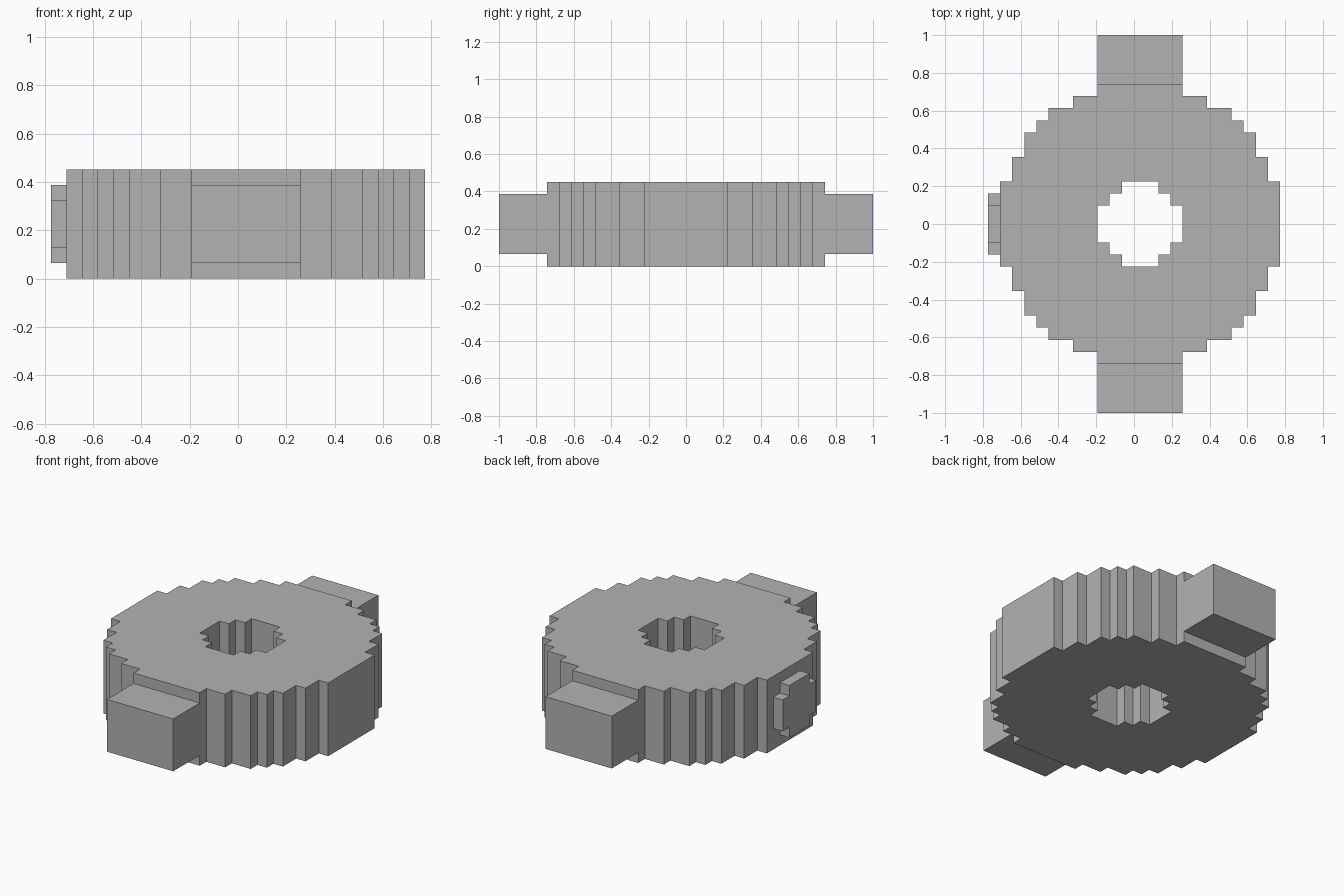
import bpy
import bmesh
from mathutils import Matrix, Vector

cube = bpy.data.objects.get("Cube")
if cube:
    bpy.data.objects.remove(cube, do_unlink=True)

U = 2 / 31      # one block
CX = 0.5        # ring centre, in blocks

grey = bpy.data.materials.new("grey")
grey.use_nodes = True
COLOUR = (0.45, 0.45, 0.45, 1)
grey.diffuse_color = COLOUR
grey.node_tree.nodes["Principled BSDF"].inputs["Base Color"].default_value = COLOUR


def stepped_outline(corners):
    """Closed stepped outline mirrored from the outer corners of one quadrant."""
    quarter = [corners[0]]
    for (_, y0), (x1, y1) in zip(corners, corners[1:]):
        quarter += [(x1, y0), (x1, y1)]
    half = quarter + [(-x, y) for x, y in reversed(quarter)]
    return half + [(-x, -y) for x, y in half]


def prism(name, outlines, depth, matrix):
    """Fill the outlines (later ones are holes), extrude, then place."""
    bm = bmesh.new()
    for outline in outlines:
        verts = [bm.verts.new((x, y, 0)) for x, y in outline]
        for a, b in zip(verts, verts[1:] + verts[:1]):
            bm.edges.new((a, b))
    bmesh.ops.triangle_fill(bm, edges=bm.edges[:], use_beauty=True)
    top = bmesh.ops.extrude_face_region(bm, geom=bm.faces[:])["geom"]
    moved = [g for g in top if isinstance(g, bmesh.types.BMVert)]
    bmesh.ops.translate(bm, verts=moved, vec=(0, 0, depth))
    bmesh.ops.transform(bm, matrix=Matrix.Scale(U, 4) @ matrix, verts=bm.verts[:])
    bmesh.ops.recalc_face_normals(bm, faces=bm.faces[:])
    mesh = bpy.data.meshes.new(name)
    bm.to_mesh(mesh)
    bm.free()
    mesh.materials.append(grey)
    obj = bpy.data.objects.new(name, mesh)
    bpy.context.collection.objects.link(obj)
    return obj


# Ring body with a stepped hole
rim = stepped_outline([(11.5, 3.5), (10.5, 5.5), (9.5, 7.5), (8.5, 8.5),
                       (7.5, 9.5), (5.5, 10.5), (3.5, 11.5)])
hole = stepped_outline([(3.5, 1.5), (2.5, 2.5), (1.5, 3.5)])
prism("ring_body", [rim, hole], 7, Matrix.Translation((CX, 0, 0)))

# Square lugs at front and back
lug = stepped_outline([(3.5, 2)])
for name, side in (("front_lug", -1), ("back_lug", 1)):
    prism(name, [lug], 5, Matrix.Translation((CX, side * 13.5, 1)))

# Raised round button on the right side, extruded along x
button = stepped_outline([(2.5, 1.5), (1.5, 2.5)])
along_x = Matrix(((0, 0, 1, 0), (1, 0, 0, 0), (0, 1, 0, 0), (0, 0, 0, 1)))
prism("side_button", [button], 1, Matrix.Translation(Vector((-12, 0, 3.5))) @ along_x)
